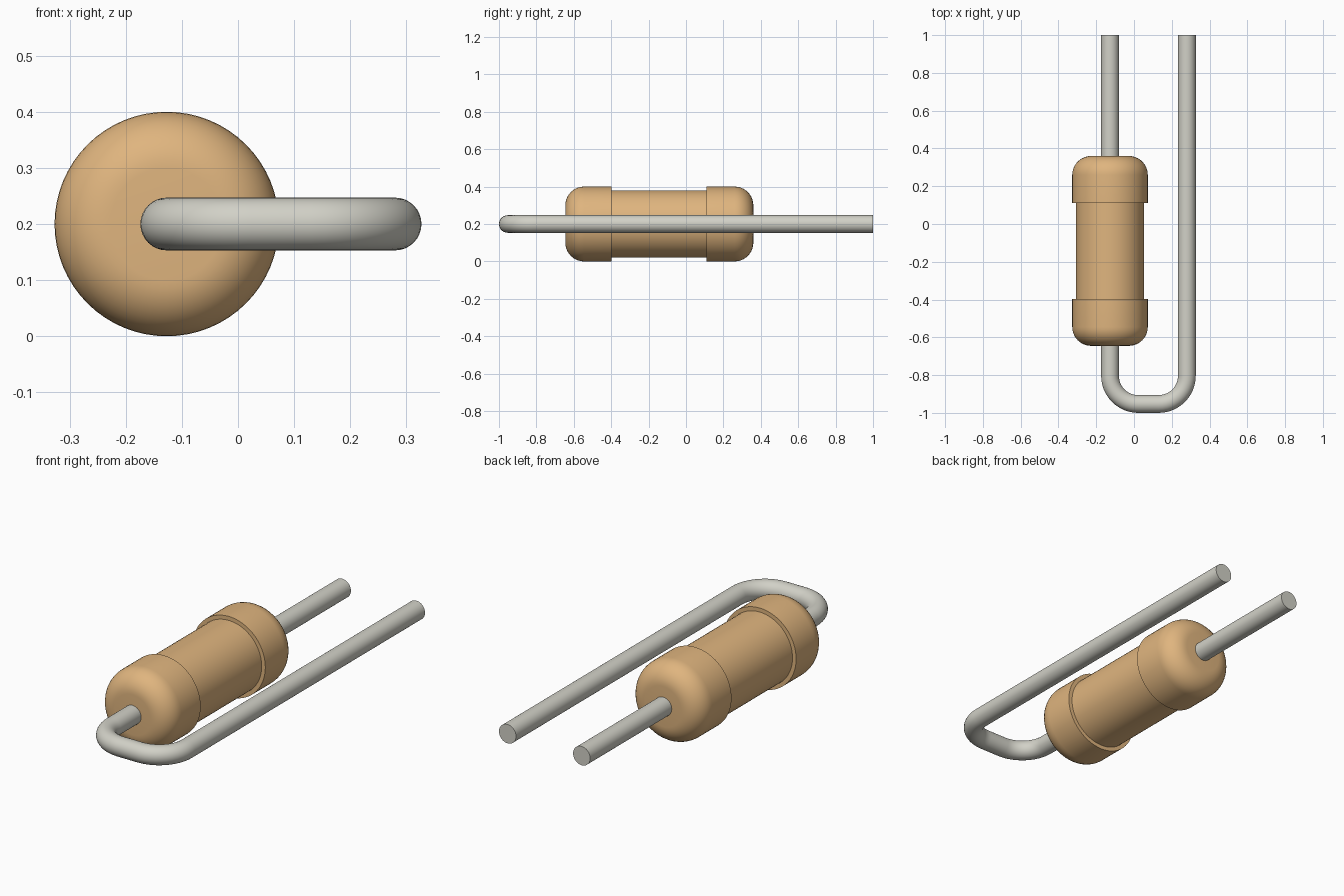
import bpy, bmesh, math
from mathutils import Vector

if "Cube" in bpy.data.objects:
    bpy.data.objects.remove(bpy.data.objects["Cube"])

AXIS_X, AXIS_Z = -0.127, 0.2      # body axis, parallel to y
RETURN_X = 0.28                   # far leg of the bent lead
WIRE_R, BEND_R = 0.047, 0.15
END_Y = 1.0


def material(name, rgb):
    m = bpy.data.materials.new(name)
    m.diffuse_color = (*rgb, 1)
    m.use_nodes = True
    m.node_tree.nodes["Principled BSDF"].inputs["Base Color"].default_value = m.diffuse_color
    return m


def arc(cx, cy, r, a0, a1, n):
    """Points on an arc, angles in degrees."""
    return [(cx + r * math.cos(math.radians(a0 + (a1 - a0) * i / n)),
             cy + r * math.sin(math.radians(a0 + (a1 - a0) * i / n)))
            for i in range(n + 1)]


def tube(name, stations, sides, mat):
    """Skin rings given as (centre, direction in xy, radius), with capped ends."""
    bm = bmesh.new()
    rings = []
    for centre, d, r in stations:
        side = Vector((d[1], -d[0], 0)).normalized()
        ring = []
        for i in range(sides):
            a = math.tau * i / sides
            ring.append(bm.verts.new(Vector(centre) + side * r * math.cos(a)
                                     + Vector((0, 0, r * math.sin(a)))))
        rings.append(ring)
    for lo, hi in zip(rings, rings[1:]):
        for i in range(sides):
            j = (i + 1) % sides
            bm.faces.new((lo[i], lo[j], hi[j], hi[i]))
    bm.faces.new(rings[0])
    bm.faces.new(rings[-1])
    bmesh.ops.recalc_face_normals(bm, faces=bm.faces)
    me = bpy.data.meshes.new(name)
    bm.to_mesh(me)
    bm.free()
    me.materials.append(mat)
    ob = bpy.data.objects.new(name, me)
    bpy.context.collection.objects.link(ob)
    bpy.ops.object.select_all(action='DESELECT')
    ob.select_set(True)
    bpy.context.view_layer.objects.active = ob
    bpy.ops.object.shade_smooth_by_angle(angle=math.radians(30))
    return ob


tan = material("tan coating", (0.74, 0.46, 0.21))
metal = material("tinned metal", (0.64, 0.635, 0.57))

# Resistor body: two rounded end caps around a slimmer barrel
FRONT, BACK, CAP_R, BARREL_R, ROUND = -0.645, 0.36, 0.2, 0.18, 0.1
front_cap = arc(FRONT + ROUND, CAP_R - ROUND, ROUND, 180, 90, 10)
back_cap = arc(BACK - ROUND, CAP_R - ROUND, ROUND, 90, 0, 10)
profile = (front_cap + [(-0.397, CAP_R), (-0.397, BARREL_R),
                        (0.11, BARREL_R), (0.11, CAP_R)] + back_cap)
tube("resistor_body", [((AXIS_X, y, AXIS_Z), (0, 1), r) for y, r in profile], 64, tan)

# Lead wire: through the body, then bent back alongside it
bend_y = -1 + WIRE_R + BEND_R
path = ([(AXIS_X, END_Y)]
        + arc(AXIS_X + BEND_R, bend_y, BEND_R, 180, 270, 12)
        + arc(RETURN_X - BEND_R, bend_y, BEND_R, 270, 360, 12)
        + [(RETURN_X, END_Y)])
angles = ([-90] + [-90 + 90 * i / 12 for i in range(13)]
          + [90 * i / 12 for i in range(13)] + [90])
tube("lead_wire",
     [((x, y, AXIS_Z), (math.cos(math.radians(a)), math.sin(math.radians(a))), WIRE_R)
      for (x, y), a in zip(path, angles)], 32, metal)
